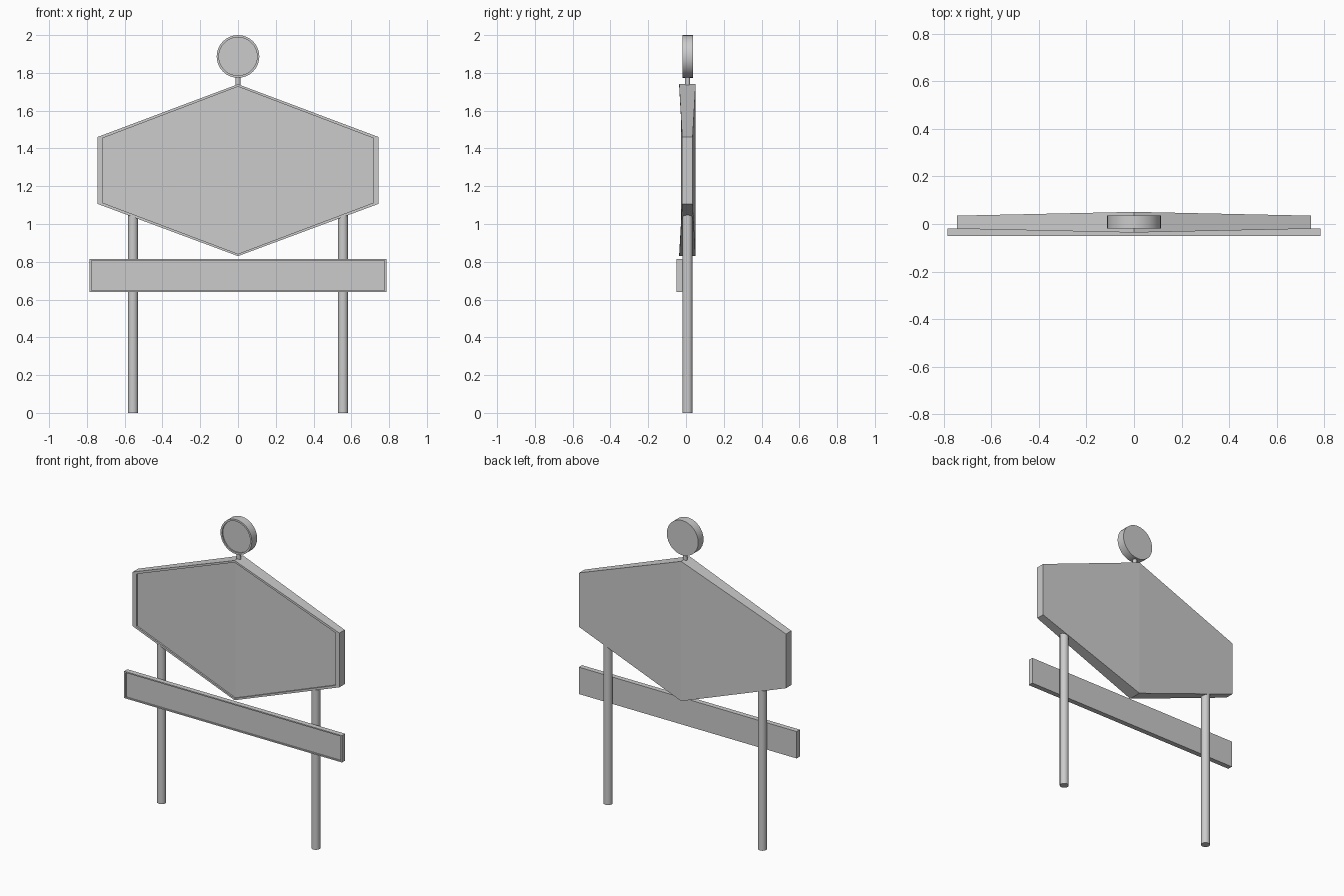
import bpy, bmesh
from math import sin, cos, pi

if "Cube" in bpy.data.objects:
    bpy.data.objects.remove(bpy.data.objects["Cube"])

YC = 0.008  # depth centre of posts, panel edge and disc


def new_object(name, bm):
    bmesh.ops.recalc_face_normals(bm, faces=bm.faces)
    mesh = bpy.data.meshes.new(name)
    bm.to_mesh(mesh)
    bm.free()
    ob = bpy.data.objects.new(name, mesh)
    bpy.context.collection.objects.link(ob)
    return ob


def smooth(ob):
    bpy.ops.object.select_all(action='DESELECT')
    ob.select_set(True)
    bpy.context.view_layer.objects.active = ob
    bpy.ops.object.shade_smooth_by_angle()


def framed_board(name, outer, inner, front, back, recess, ridge=False):
    """Board with a raised rim and recessed front; front/back are y as functions of x."""
    bm = bmesh.new()
    n = len(outer)
    rings = [[bm.verts.new((x, f(x), z)) for x, z in pts] for pts, f in (
        (outer, back), (outer, front), (inner, front),
        (inner, lambda x: front(x) + recess))]
    for a, b in zip(rings, rings[1:]):
        for i in range(n):
            j = (i + 1) % n
            bm.faces.new((a[i], a[j], b[j], b[i]))
    for r in (rings[0], rings[-1]):
        if ridge:  # folded along the vertical centre line
            h = n // 2
            bm.faces.new(r[:h + 1])
            bm.faces.new(r[h:] + r[:1])
        else:
            bm.faces.new(r)
    return new_object(name, bm)


def rod(name, x, r, z0, z1, sides):
    bpy.ops.mesh.primitive_cylinder_add(vertices=sides, radius=r, depth=z1 - z0,
                                        location=(x, YC, (z0 + z1) / 2))
    ob = bpy.context.object
    ob.name = name
    smooth(ob)


def hexagon(w, top, shoulder, hip, bottom):
    return [(0, top), (w, shoulder), (w, hip), (0, bottom), (-w, hip), (-w, shoulder)]


def rect(w, z0, z1):
    return [(-w, z0), (w, z0), (w, z1), (-w, z1)]


def circle(r, z, n=32):
    return [(r * cos(2 * pi * i / n), z + r * sin(2 * pi * i / n)) for i in range(n)]


# Main hexagonal panel, thicker at the centre fold
W = 0.745
framed_board("sign_panel",
             hexagon(W, 1.74, 1.46, 1.107, 0.83),
             hexagon(0.718, 1.727, 1.454, 1.113, 0.842),
             lambda x: -0.036 + 0.016 * abs(x) / W,
             lambda x: 0.051 - 0.016 * abs(x) / W, 0.01, ridge=True)

# Lower plank in front of the posts
framed_board("lower_plank", rect(0.785, 0.64, 0.815), rect(0.775, 0.648, 0.807),
             lambda x: -0.051, lambda x: -0.018, 0.008)

# Round disc on top
smooth(framed_board("top_disc", circle(0.113, 1.887), circle(0.101, 1.887),
                    lambda x: -0.019, lambda x: 0.036, 0.008))

# Disc stem and the two posts
rod("disc_stem", 0, 0.014, 1.72, 1.785, 16)
for side, label in ((-1, "left_post"), (1, "right_post")):
    rod(label, side * 0.556, 0.027, 0, 1.048, 24)
